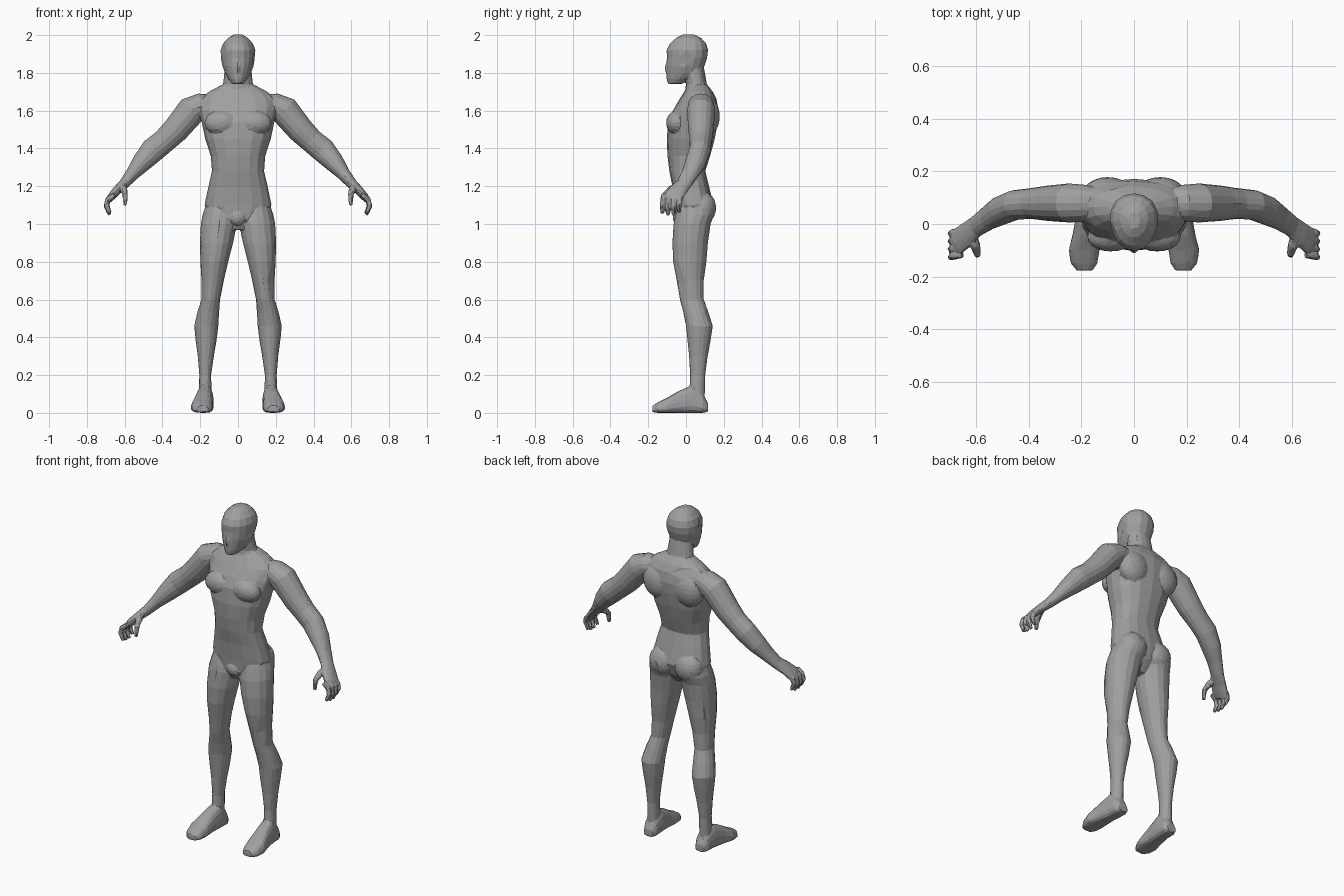
import bpy, bmesh, math
from mathutils import Vector, Matrix

bm = bmesh.new()
SIDES = 16


def loft(rings):
    """Closed tube through rings of (centre, u, v, exponent, taper)."""
    loops = []
    for c, u, v, power, taper in rings:
        loop = []
        for i in range(SIDES):
            a = 2 * math.pi * i / SIDES
            s, t = math.cos(a), math.sin(a)
            s = math.copysign(abs(s) ** (2 / power), s)
            t = math.copysign(abs(t) ** (2 / power), t)
            loop.append(bm.verts.new(c + u * s * (1 + taper * t) + v * t))
        loops.append(loop)
    faces = [bm.faces.new(loops[0]), bm.faces.new(loops[-1])]
    for a, b in zip(loops, loops[1:]):
        for i in range(SIDES):
            j = (i + 1) % SIDES
            faces.append(bm.faces.new((a[i], a[j], b[j], b[i])))
    bmesh.ops.recalc_face_normals(bm, faces=faces)


def upright(rows, power=2.0, taper=0.0):
    """Rows of z, left x, right x, front y, back y."""
    loft([(Vector(((l + r) / 2, (f + b) / 2, z)), Vector(((r - l) / 2, 0, 0)),
           Vector((0, (b - f) / 2, 0)), power, taper) for z, l, r, f, b in rows])


def centred(rows, power=2.0, taper=0.0):
    upright([(z, -w, w, f, b) for z, w, f, b in rows], power, taper)


def limb(rows, side, power=2.0):
    """Rows of x, y, z, in-plane radius, depth radius along a bent path."""
    pts = [Vector((x * side, y, z)) for x, y, z, _, _ in rows]
    rings = []
    for i, p in enumerate(pts):
        t = (pts[min(i + 1, len(pts) - 1)] - pts[max(i - 1, 0)]).normalized()
        u = t.cross(Vector((0, 1, 0))).normalized()
        rings.append((p, u * rows[i][3], u.cross(t) * rows[i][4], power, 0))
    loft(rings)


def muscle(centre, radii):
    bmesh.ops.create_icosphere(
        bm, subdivisions=3, radius=1,
        matrix=Matrix.Translation(centre) @ Matrix.Diagonal((*radii, 1)))


# Torso: z, half width, front, back
centred([(0.97, 0.05, -0.03, 0.07), (1.03, 0.13, -0.055, 0.12),
         (1.10, 0.178, -0.06, 0.145), (1.20, 0.157, -0.072, 0.122),
         (1.28, 0.138, -0.088, 0.102), (1.36, 0.144, -0.098, 0.128),
         (1.45, 0.174, -0.102, 0.152), (1.54, 0.192, -0.095, 0.168),
         (1.60, 0.205, -0.07, 0.172), (1.66, 0.20, -0.035, 0.162),
         (1.70, 0.155, -0.01, 0.142), (1.735, 0.09, 0.01, 0.115)], 2.3)

# Neck and head
centred([(1.66, 0.09, -0.01, 0.13), (1.74, 0.08, 0.0, 0.11),
         (1.80, 0.072, -0.01, 0.1), (1.85, 0.07, -0.02, 0.09)])
centred([(1.742, 0.032, -0.096, -0.02), (1.77, 0.052, -0.103, 0.03),
         (1.80, 0.069, -0.104, 0.08), (1.835, 0.082, -0.105, 0.097),
         (1.88, 0.091, -0.101, 0.112), (1.92, 0.092, -0.103, 0.117),
         (1.955, 0.08, -0.086, 0.107), (1.985, 0.053, -0.052, 0.08),
         (2.003, 0.022, -0.018, 0.045)], 2.1, 0.12)
muscle((0, -0.088, 1.825), (0.016, 0.024, 0.038))
muscle((0, -0.035, 1.035), (0.045, 0.035, 0.045))

for side in (-1, 1):
    # Chest, shoulder blade and buttock masses
    muscle((side * 0.088, -0.05, 1.535), (0.09, 0.055, 0.065))
    muscle((side * 0.10, 0.115, 1.57), (0.095, 0.064, 0.10))
    muscle((side * 0.085, 0.09, 1.085), (0.085, 0.07, 0.085))

    # Leg: z, inner, outer, front, back
    leg = [(1.13, 0.03, 0.16, -0.03, 0.13), (1.05, 0.008, 0.187, -0.055, 0.150),
           (1.0, 0.006, 0.197, -0.066, 0.13), (0.9, 0.026, 0.202, -0.072, 0.116),
           (0.8, 0.052, 0.199, -0.068, 0.108), (0.7, 0.075, 0.194, -0.049, 0.094),
           (0.6, 0.095, 0.194, -0.032, 0.094), (0.53, 0.1, 0.216, -0.014, 0.12),
           (0.46, 0.104, 0.232, 0.0, 0.142), (0.38, 0.114, 0.224, 0.008, 0.13),
           (0.3, 0.128, 0.213, 0.016, 0.115), (0.2, 0.142, 0.205, 0.022, 0.102),
           (0.12, 0.14, 0.207, 0.018, 0.1), (0.05, 0.138, 0.207, 0.02, 0.1)]
    upright([(z, *sorted((side * i, side * o)), f, b) for z, i, o, f, b in leg])

    # Foot: y, centre x, half width, bottom, top
    foot = [(0.117, 0.172, 0.028, 0.006, 0.05), (0.09, 0.172, 0.042, 0, 0.1),
            (0.03, 0.175, 0.046, 0, 0.145), (-0.04, 0.183, 0.05, 0, 0.115),
            (-0.10, 0.190, 0.058, 0, 0.08), (-0.15, 0.190, 0.050, 0, 0.055),
            (-0.178, 0.188, 0.03, 0.003, 0.038)]
    loft([(Vector((side * x, y, (lo + hi) / 2)), Vector((w, 0, 0)),
           Vector((0, 0, (hi - lo) / 2)), 2.8, -0.15) for y, x, w, lo, hi in foot])

    # Arm from shoulder to wrist, then palm
    limb([(0.13, 0.08, 1.64, 0.045, 0.055), (0.19, 0.08, 1.63, 0.064, 0.07),
          (0.245, 0.08, 1.602, 0.078, 0.075), (0.333, 0.079, 1.495, 0.07, 0.067),
          (0.39, 0.078, 1.44, 0.064, 0.059), (0.452, 0.073, 1.39, 0.066, 0.057),
          (0.51, 0.05, 1.325, 0.053, 0.056), (0.557, 0.022, 1.268, 0.037, 0.047),
          (0.603, -0.01, 1.213, 0.028, 0.041), (0.64, -0.042, 1.178, 0.024, 0.048),
          (0.67, -0.065, 1.145, 0.021, 0.052), (0.685, -0.075, 1.125, 0.015, 0.045)],
         side)

    # Four curled fingers and the thumb
    for i in range(4):
        y, drop = -0.028 - 0.03 * i, (0.012, 0.0, 0.0, 0.008)[i]
        limb([(0.655, y, 1.155, 0.014, 0.014), (0.69, y - 0.004, 1.128, 0.015, 0.014),
              (0.697, y - 0.008, 1.09 + drop, 0.014, 0.0125),
              (0.678, y - 0.008, 1.048 + drop, 0.010, 0.010)], side)
    limb([(0.62, -0.035, 1.20, 0.02, 0.02), (0.605, -0.08, 1.185, 0.019, 0.019),
          (0.597, -0.112, 1.155, 0.015, 0.015),
          (0.597, -0.12, 1.098, 0.010, 0.010)], side)

mesh = bpy.data.meshes.new("body")
bm.to_mesh(mesh)
bm.free()
body = bpy.data.objects.new("body", mesh)
bpy.context.collection.objects.link(body)

grey = bpy.data.materials.new("grey_skin")
grey.diffuse_color = (0.35, 0.35, 0.35, 1)
mesh.materials.append(grey)

# Fuse the parts into one skin, soften the joins, then facet it
fuse = body.modifiers.new("fuse", 'REMESH')
fuse.mode = 'VOXEL'
fuse.voxel_size = 0.005
soften = body.modifiers.new("soften", 'SMOOTH')
soften.factor = 0.5
soften.iterations = 5
facet = body.modifiers.new("facet", 'DECIMATE')
facet.ratio = 0.02
facet.use_symmetry = True
facet.symmetry_axis = 'X'
